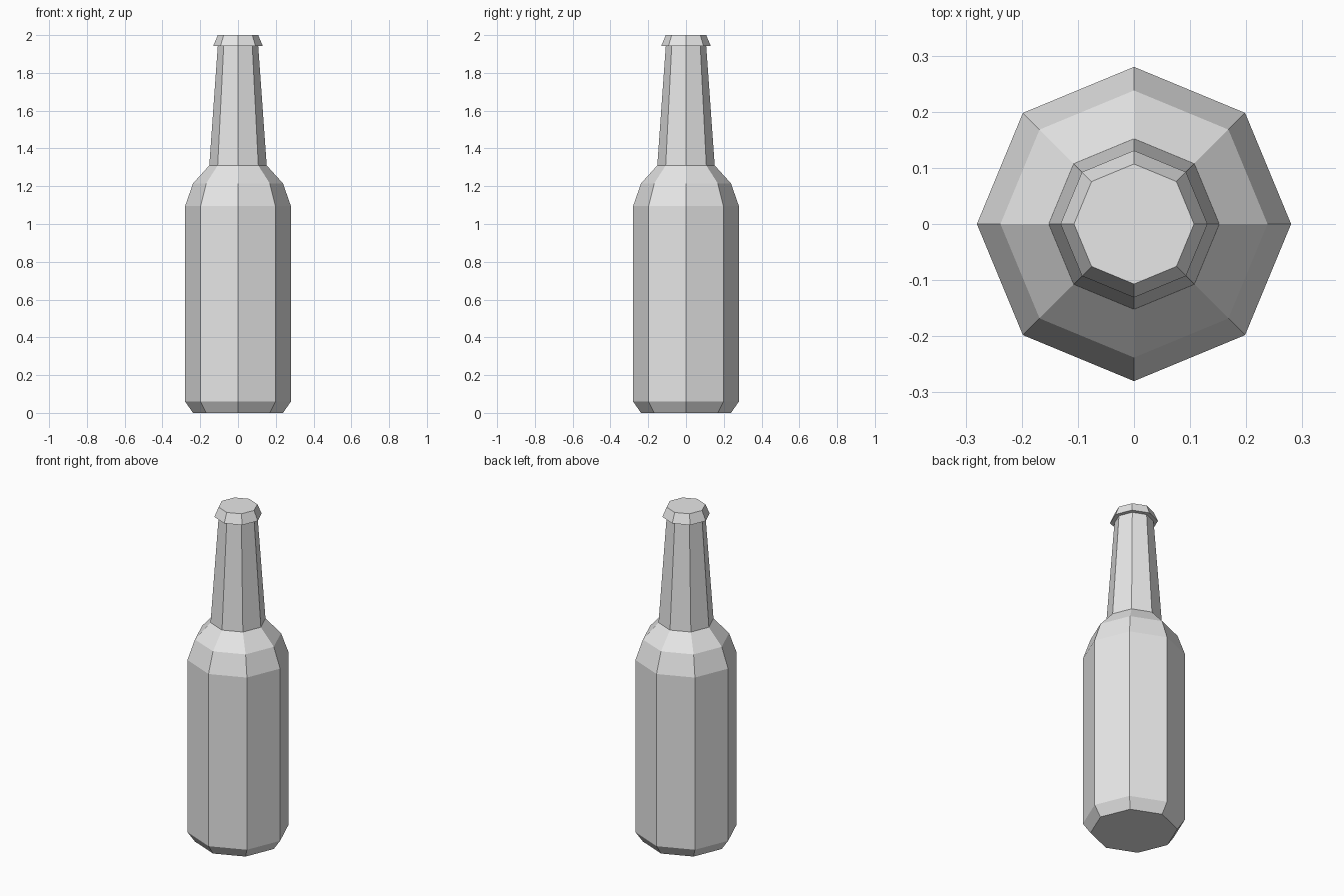
import bpy
import bmesh
from math import cos, sin, tau

if "Cube" in bpy.data.objects:
    bpy.data.objects.remove(bpy.data.objects["Cube"], do_unlink=True)

SIDES = 8

grey = bpy.data.materials.new("plain_grey")
grey.use_nodes = True
grey.diffuse_color = (0.8, 0.8, 0.8, 1)
grey.node_tree.nodes["Principled BSDF"].inputs["Base Color"].default_value = grey.diffuse_color


def lathe(name, profile, cap_bottom=False, cap_top=False):
    """Turn a (radius, height) profile into a flat-sided shell."""
    bm = bmesh.new()
    rings = [[bm.verts.new((r * cos(tau * i / SIDES), r * sin(tau * i / SIDES), z))
              for i in range(SIDES)] for r, z in profile]
    for low, high in zip(rings, rings[1:]):
        for i in range(SIDES):
            j = (i + 1) % SIDES
            bm.faces.new((low[i], low[j], high[j], high[i]))
    if cap_bottom:
        bm.faces.new(rings[0][::-1])
    if cap_top:
        bm.faces.new(rings[-1])
    mesh = bpy.data.meshes.new(name)
    bm.to_mesh(mesh)
    bm.free()
    mesh.materials.append(grey)
    obj = bpy.data.objects.new(name, mesh)
    bpy.context.collection.objects.link(obj)
    return obj


# Bottle: bevelled base, straight body, two-step shoulder, tapering neck
lathe("bottle", [(0.238, 0), (0.28, 0.06), (0.28, 1.095), (0.238, 1.215),
                 (0.152, 1.31), (0.107, 1.943)], cap_bottom=True)

# Cap: flared rim that overhangs the neck
lathe("bottle_cap", [(0.107, 1.943), (0.131, 1.943), (0.107, 2.0)], cap_top=True)
